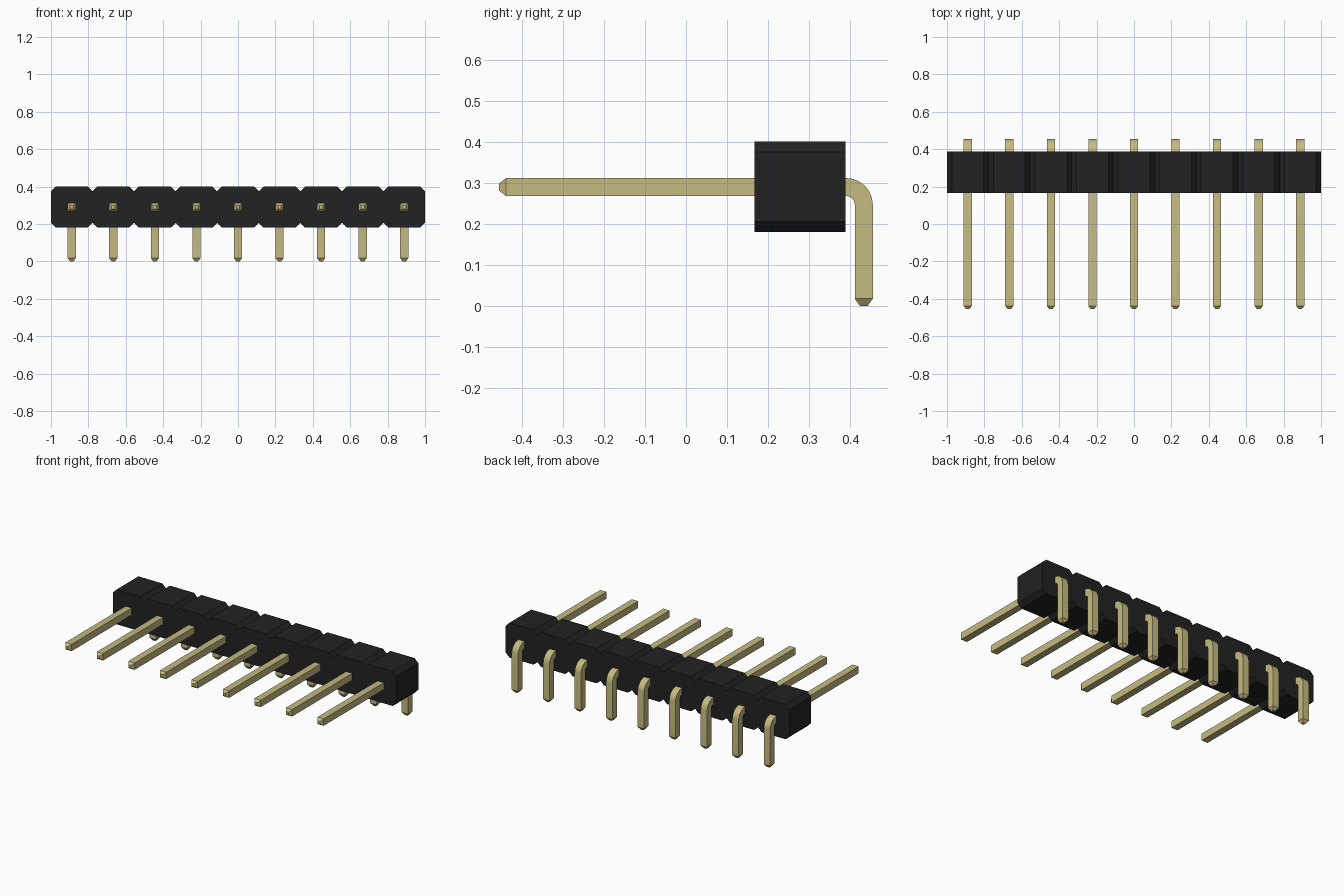
import bpy, bmesh, math

if "Cube" in bpy.data.objects:
    bpy.data.objects.remove(bpy.data.objects["Cube"])

COUNT = 9
PITCH = 2 / COUNT
Y0, Y1 = 0.167, 0.388        # housing depth
Z0, Z1 = 0.18, 0.401         # housing height
CH = 0.026                   # housing chamfer
HALF, TIP = 0.022, 0.009     # pin half widths
PIN_Z, PIN_Y, BEND = 0.290, 0.433, 0.043


def material(name, rgb):
    m = bpy.data.materials.new(name)
    m.diffuse_color = (*rgb, 1)
    m.use_nodes = True
    m.node_tree.nodes["Principled BSDF"].inputs["Base Color"].default_value = m.diffuse_color
    return m


def make_object(name, bm, mat):
    bmesh.ops.recalc_face_normals(bm, faces=bm.faces)
    me = bpy.data.meshes.new(name)
    bm.to_mesh(me)
    bm.free()
    me.materials.append(mat)
    ob = bpy.data.objects.new(name, me)
    bpy.context.collection.objects.link(ob)
    return ob


black = material("black plastic", (0.016, 0.016, 0.016))
gold = material("pale gold", (0.56, 0.50, 0.22))

# Housing: row of chamfered cells as one outline, extruded in y
top, bottom = [], []
for i in range(COUNT):
    a, b = -1 + i * PITCH, -1 + (i + 1) * PITCH
    top += [(a, Z1 - CH), (a + CH, Z1), (b - CH, Z1)]
    bottom += [(a, Z0 + CH), (a + CH, Z0), (b - CH, Z0)]
top.append((1, Z1 - CH))
bottom.append((1, Z0 + CH))
bm = bmesh.new()
face = bm.faces.new([bm.verts.new((x, Y0, z)) for x, z in top + bottom[::-1]])
ext = bmesh.ops.extrude_face_region(bm, geom=[face])
for v in ext["geom"]:
    if isinstance(v, bmesh.types.BMVert):
        v.co.y = Y1
make_object("housing", bm, black)

# Pin path: (y, z, direction angle, half width), pointed at both ends
path = [(-0.455, PIN_Z, 0, TIP), (-0.438, PIN_Z, 0, HALF)]
for k in range(7):
    t = math.radians(15 * k)
    path.append((PIN_Y - BEND + BEND * math.sin(t),
                 PIN_Z - BEND + BEND * math.cos(t), t, HALF))
path += [(PIN_Y, 0.018, math.pi / 2, HALF), (PIN_Y, 0, math.pi / 2, TIP)]


def make_pin(index):
    cx = -1 + (index + 0.5) * PITCH
    bm = bmesh.new()
    rings = []
    for y, z, t, h in path:
        rings.append([bm.verts.new((cx + sx * h, y + sn * h * math.sin(t),
                                    z + sn * h * math.cos(t)))
                      for sx, sn in ((-1, -1), (1, -1), (1, 1), (-1, 1))])
    for r, s in zip(rings, rings[1:]):
        for j in range(4):
            k = (j + 1) % 4
            bm.faces.new((r[j], r[k], s[k], s[j]))
    bm.faces.new(rings[0])
    bm.faces.new(rings[-1])
    ob = make_object(f"pin_{index + 1}", bm, gold)
    bpy.context.view_layer.objects.active = ob
    ob.select_set(True)
    bpy.ops.object.shade_smooth_by_angle(angle=math.radians(25))
    ob.select_set(False)


for i in range(COUNT):
    make_pin(i)
